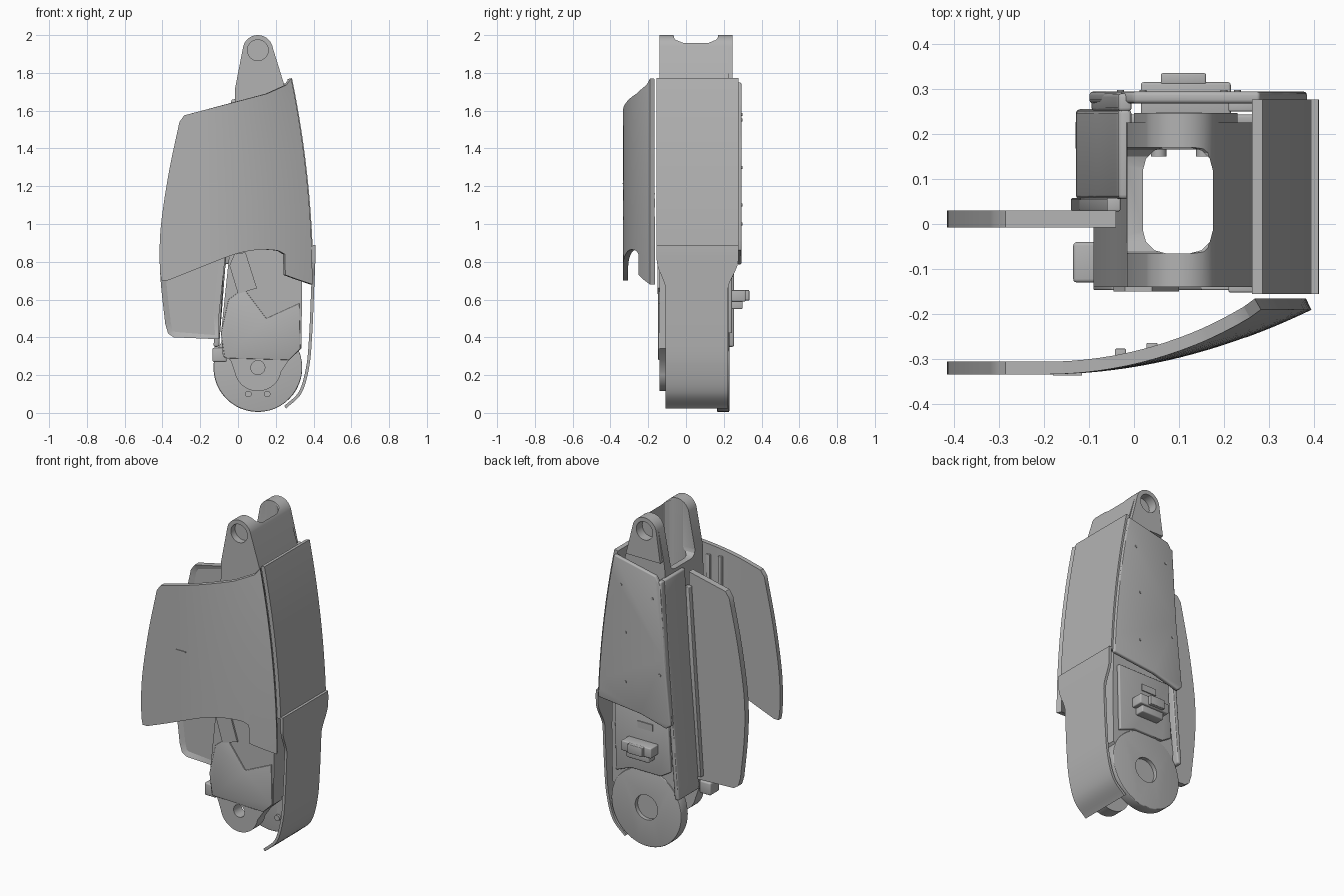
import bpy, bmesh, math
from mathutils import Vector, Matrix

cube = bpy.data.objects.get("Cube")
if cube:
    bpy.data.objects.remove(cube, do_unlink=True)

grey = bpy.data.materials.new("plain_grey")
grey.use_nodes = True
COLOUR = (0.45, 0.45, 0.45, 1)
grey.diffuse_color = COLOUR
grey.node_tree.nodes["Principled BSDF"].inputs["Base Color"].default_value = COLOUR


def activate(ob):
    bpy.ops.object.select_all(action='DESELECT')
    ob.select_set(True)
    bpy.context.view_layer.objects.active = ob


def make(name, bm):
    bmesh.ops.recalc_face_normals(bm, faces=bm.faces)
    me = bpy.data.meshes.new(name)
    bm.to_mesh(me)
    bm.free()
    me.materials.append(grey)
    ob = bpy.data.objects.new(name, me)
    bpy.context.collection.objects.link(ob)
    return ob


def finish(ob, bevel=0.0, angle=30):
    activate(ob)
    if bevel:
        mod = ob.modifiers.new("bevel", 'BEVEL')
        mod.width, mod.segments = bevel, 3
        mod.limit_method, mod.angle_limit = 'ANGLE', math.radians(40)
    for mod in list(ob.modifiers):
        bpy.ops.object.modifier_apply(modifier=mod.name)
    bpy.ops.object.shade_smooth_by_angle(angle=math.radians(angle))
    return ob


def prism(name, pts, y0, y1, bevel=0.0):
    """Front outline (x, z) pushed through from y0 to y1."""
    bm = bmesh.new()
    face = bm.faces.new([bm.verts.new((x, y0, z)) for x, z in pts])
    ext = bmesh.ops.extrude_face_region(bm, geom=[face])["geom"]
    bmesh.ops.translate(bm, vec=(0, y1 - y0, 0),
                        verts=[g for g in ext if isinstance(g, bmesh.types.BMVert)])
    return finish(make(name, bm), bevel)


def box(name, x, y, z, bevel=0.0):
    return prism(name, [(x[0], z[0]), (x[1], z[0]), (x[1], z[1]), (x[0], z[1])], *y, bevel)


def arc(cx, cz, r, a0, a1, n=24):
    angles = [math.radians(a0 + (a1 - a0) * i / n) for i in range(n + 1)]
    return [(cx + r * math.cos(a), cz + r * math.sin(a)) for a in angles]


def disc(name, cx, cz, r, y0, y1, bevel=0.0):
    return prism(name, arc(cx, cz, r, 0, 360, 48)[:-1], y0, y1, bevel)


def smooth(pts, n=6):
    """Catmull-Rom curve through the points."""
    p = [Vector(q) for q in pts]
    p = [2 * p[0] - p[1]] + p + [2 * p[-1] - p[-2]]
    out = []
    for a, b, c, d in zip(p, p[1:], p[2:], p[3:]):
        for t in (i / n for i in range(n)):
            out.append(0.5 * (2 * b + (c - a) * t + (2 * a - 5 * b + 4 * c - d) * t * t
                              + (3 * b - a - 3 * c + d) * t ** 3))
    return [tuple(v) for v in out + [p[-2]]]


def cut(ob, *cutters):
    for c in cutters:
        mod = ob.modifiers.new("cut", 'BOOLEAN')
        mod.operation, mod.solver, mod.object = 'DIFFERENCE', 'EXACT', c
    finish(ob)
    for c in cutters:
        bpy.data.objects.remove(c, do_unlink=True)


def edge(z):
    """x of the bowed outer edge shared by shield, shell and back plate."""
    return 0.388 - 0.113 * ((z - 0.67) / 1.1) ** 2


CX, TOP, LOW = 0.105, 1.92, 0.24   # pivot positions

# Main hollow frame with fork lugs above and pivot lug below
outline = arc(CX, TOP, 0.08, 10, 165)
outline += [(-0.015, 1.72), (-0.02, 1.5), (-0.045, 0.85), (-0.09, 0.42), (-0.08, 0.3), (-0.04, 0.28)]
outline += arc(CX, LOW, 0.125, 190, 350)
outline += [(0.27, 0.28), (0.335, 0.34)]
outline += smooth([(0.34, 0.68), (0.33, 1.0), (0.3, 1.4), (0.25, 1.72)])
frame = prism("main_frame", outline, -0.14, 0.225)
cut(frame,
    box("well", (0.02, 0.175), (-0.065, 0.17), (-1, 3), 0.05),
    box("fork_opening", (-1, 0.1), (-0.065, 0.17), (1.68, 3), 0.04),
    box("saddle", (-1, 1), (-0.065, 0.17), (1.97, 3), 0.025),
    box("pivot_gap", (-1, 1), (-0.065, 0.165), (-1, 0.36), 0.02),
    disc("top_bore_front", CX, TOP, 0.055, -0.3, -0.1),
    disc("top_bore_back", CX, TOP, 0.055, 0.19, 0.4),
    disc("low_bore_front", CX, LOW, 0.037, -0.3, 0),
    disc("low_bore_back", CX, LOW, 0.075, 0.205, 0.4))

# Raised pad around the back fork bore
pad = prism("back_fork_pad", arc(CX, TOP, 0.08, 10, 165) + [(0, 1.75), (0.23, 1.75)], 0.222, 0.247)
cut(pad, disc("pad_bore", CX, TOP, 0.055, 0, 1))

# Back pivot disc with shallow recess
pivot = disc("pivot_disc", CX, LOW, 0.235, 0.165, 0.229, 0.005)
cut(pivot, disc("recess", CX, LOW, 0.075, 0.205, 0.4))
for x in (0.055, 0.155):
    disc("pivot_pin", x, 0.1, 0.017, 0.15, 0.17)

# Front cover, bracket and side stop block
cover = prism("front_cover", [(-0.09, 0.42), (-0.05, 0.6), (0.03, 0.66), (0.15, 0.5), (0.325, 0.58),
                              (0.33, 0.34), (0.27, 0.28), (-0.07, 0.29)], -0.147, -0.135, 0.003)
cut(cover, disc("cover_bore", CX, LOW, 0.037, -1, 0))
prism("front_bracket", [(-0.045, 0.78), (0.0, 0.63), (0.1, 0.66), (0.04, 0.85), (-0.02, 0.84)], -0.15, -0.135)
box("stop_block", (-0.135, -0.06), (-0.13, -0.04), (0.27, 0.345), 0.008)

# Bowed outer shell in two sections, widening upwards
def shell(name, rows, thick):
    bm = bmesh.new()
    ring = [[bm.verts.new((x, y, z)) for y in (y0, y1)] for x, z, y0, y1 in rows]
    for a, b in zip(ring, ring[1:]):
        bm.faces.new((a[0], a[1], b[1], b[0]))
    ob = make(name, bm)
    mod = ob.modifiers.new("thickness", 'SOLIDIFY')
    mod.thickness, mod.offset = thick, 0
    return finish(ob)


shell("upper_shell", [(edge(z) - 0.001, z, -0.155, 0.277)
                      for z in (0.88 + 0.89 * i / 20 for i in range(21))], 0.024)
path = smooth([(0.25, 0.03), (0.33, 0.11), (0.37, 0.25), (0.385, 0.42), (0.395, 0.65),
               (0.402, 0.82), (0.402, 0.89)], 10)
rows = []
for x, z in path:
    t = min(max((z - 0.65) / 0.16, 0), 1)
    t = t * t * (3 - 2 * t)
    rows.append((x, z, -0.108 - 0.047 * t, 0.222 + 0.055 * t))
shell("lower_shell", rows, 0.016)

# Back plate and its side wall
back = [(edge(z), z) for z in (0.86 + 0.89 * i / 16 for i in range(17))]
back += [(0.0, 1.69), (-0.03, 1.64), (-0.06, 1.2), (-0.1, 0.81), (-0.07, 0.785), (0.1, 0.83)]
prism("back_plate", back, 0.268, 0.294, 0.008)
outer = smooth([(-0.035, 1.66), (-0.063, 1.2), (-0.095, 0.8), (-0.13, 0.35)])
inner = [(x + 0.03, z) for x, z in reversed(outer)]
prism("side_wall", outer + inner, 0.055, 0.255, 0.01)
wall_top = [p for p in outer if p[1] > 0.8]
prism("side_wall_rim", wall_top + [(x + 0.03, z) for x, z in reversed(wall_top)], 0.25, 0.29, 0.008)

# Lower back panel and plug box
prism("back_panel", [(-0.065, 0.5), (0.0, 0.46), (0.2, 0.46), (0.3, 0.42), (0.31, 0.83), (-0.045, 0.83)],
      0.22, 0.243, 0.006)
box("plug_base", (0.015, 0.215), (0.24, 0.315), (0.59, 0.65), 0.006)
box("plug_foot", (0.04, 0.19), (0.24, 0.3), (0.55, 0.6), 0.006)
box("plug_head", (0.06, 0.16), (0.31, 0.335), (0.595, 0.65), 0.004)
box("socket_plate", (0.05, 0.15), (0.24, 0.249), (0.72, 0.76))

# Flat side fin with a raised rim on its front
left = smooth([(-0.31, 1.54), (-0.365, 1.28), (-0.405, 1.02), (-0.415, 0.85), (-0.408, 0.68), (-0.385, 0.47)])
fin_pts = [(-0.04, 1.63), (-0.285, 1.575)] + left + [(-0.37, 0.42), (-0.34, 0.4), (-0.1, 0.39),
                                                    (-0.1, 0.52), (-0.065, 0.85)]
fin = prism("side_fin", fin_pts, -0.008, 0.03)
bm = bmesh.new()
bm.from_mesh(fin.data)
front = [f for f in bm.faces if abs(f.normal.y) > 0.9 and f.calc_center_median().y < 0]
bmesh.ops.inset_region(bm, faces=front, thickness=0.03, depth=0)
bmesh.ops.translate(bm, vec=(0, 0.012, 0), verts=list({v for f in front for v in f.verts}))
bm.to_mesh(fin.data)
bm.free()
prism("fin_hinge", [(-0.06, 1.55), (-0.03, 1.55), (-0.095, 0.42), (-0.14, 0.42)], 0.028, 0.058, 0.004)

# Curved front shield: flat outline, sliced, then bent back towards its outer edge
shield_pts = left[:-8] + [(-0.405, 0.7), (-0.375, 0.7)]
shield_pts += smooth([(-0.26, 0.745), (-0.1, 0.81), (0, 0.845), (0.1, 0.863), (0.2, 0.86), (0.243, 0.84)], 4)
shield_pts += [(0.246, 0.73), (0.3, 0.71)]
shield_pts += [(edge(z), z) for z in (0.68 + 1.09 * i / 16 for i in range(17))]
shield_pts += [(0.25, 0.01 + 1.725), (0.15, 1.69), (-0.285, 1.575)]
bm = bmesh.new()
bm.faces.new([bm.verts.new((x, 0, z)) for x, z in shield_pts])
for axis, start, step, count in ((0, -0.2, 0.03, 20), (2, 0.75, 0.1, 10)):
    normal = Vector((axis == 0, 0, axis == 2))
    for i in range(count):
        bmesh.ops.bisect_plane(bm, geom=bm.verts[:] + bm.edges[:] + bm.faces[:], dist=1e-5,
                               plane_co=normal * (start + i * step + 0.0013), plane_no=normal)


def bend(x, z):
    t = max(0, (x + 0.2) / (edge(z) + 0.2))
    return -0.32 + 0.142 * t * t


for v in bm.verts:
    v.co.y = bend(v.co.x, v.co.z)
bmesh.ops.triangulate(bm, faces=[f for f in bm.faces if len(f.verts) > 4])
shield = make("front_shield", bm)
mod = shield.modifiers.new("thickness", 'SOLIDIFY')
mod.thickness, mod.offset = 0.028, 0
finish(shield, angle=35)

# Inner shield ribs, slot and small screws
for x in (-0.03, 0.04):
    y = bend(x, 1.2)
    box("shield_rib", (x - 0.012, x + 0.012), (y + 0.005, y + 0.03), (0.92, 1.6), 0.003)
box("shield_slot", (-0.18, -0.115), (-0.337, -0.33), (1.212, 1.218))
for x, z in ((0.23, 1.58), (0.2, 1.3), (0.2, 1.0), (0.02, 1.55), (-0.03, 1.1)):
    disc("back_screw", x, z, 0.008, 0.29, 0.298)
for y in (-0.14, 0.262):
    box("shell_clip", (0.21, 0.275), (y - 0.012, y + 0.012), (1.58, 1.64), 0.004)
